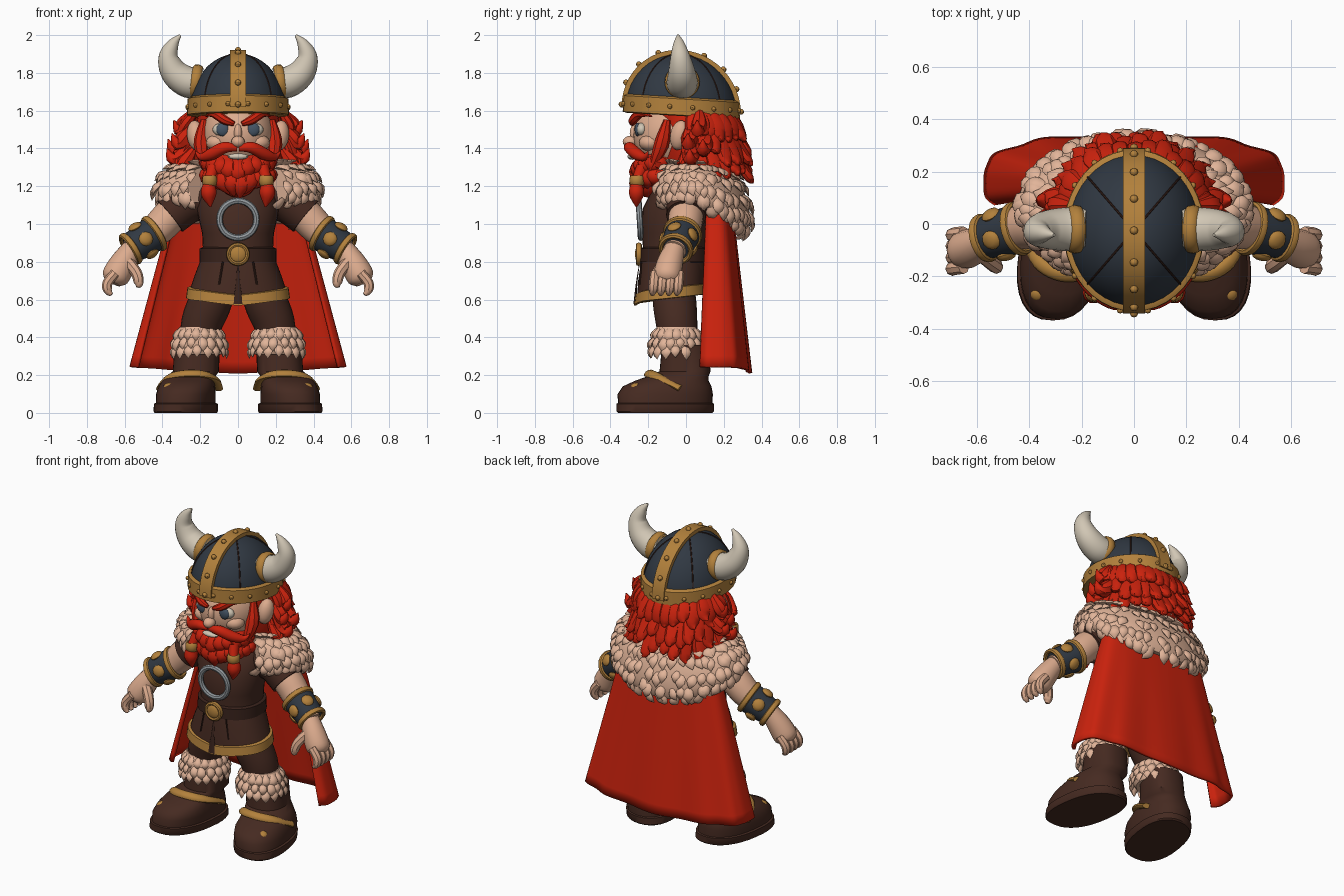
import bpy, bmesh, random
from math import sin, cos, pi, radians, copysign
from mathutils import Vector as V, Matrix

random.seed(4)
if "Cube" in bpy.data.objects:
    bpy.data.objects.remove(bpy.data.objects["Cube"])


def colour(name, *rgb):
    m = bpy.data.materials.new(name)
    m.use_nodes = True
    m.diffuse_color = (*rgb, 1)
    m.node_tree.nodes["Principled BSDF"].inputs["Base Color"].default_value = (*rgb, 1)
    return m


RED = colour("red", .6, .016, .004)
BROWN = colour("leather_brown", .06, .023, .015)
DARK = colour("dark_leather", .04, .016, .011)
GOLD = colour("gold", .45, .22, .045)
NAVY = colour("navy_steel", .03, .04, .055)
HORN = colour("bone", .64, .57, .46)
SKIN = colour("skin", .72, .41, .27)
FUR = colour("fur", .76, .46, .32)
GREY = colour("grey_metal", .3, .33, .35)
IRIS = colour("eye_blue", .06, .09, .13)


# --- helpers ---
def part(name, mat, build, mirror=False, warp=None, thick=0):
    bm = bmesh.new()
    build(bm)
    if warp:
        for v in bm.verts:
            v.co = warp(v.co)
    bmesh.ops.recalc_face_normals(bm, faces=bm.faces)
    me = bpy.data.meshes.new(name)
    bm.to_mesh(me)
    bm.free()
    me.materials.append(mat)
    ob = bpy.data.objects.new(name, me)
    bpy.context.collection.objects.link(ob)
    bpy.context.view_layer.objects.active = ob
    ob.select_set(True)
    bpy.ops.object.shade_smooth_by_angle(angle=radians(42))
    ob.select_set(False)
    if thick:
        ob.modifiers.new("Thickness", "SOLIDIFY").thickness = thick
    if mirror:
        ob.modifiers.new("Mirror", "MIRROR").use_mirror_merge = False


def surf(bm, f, nu, nv, wu=False, wv=True):
    du, dv = (nu if wu else nu - 1), (nv if wv else nv - 1)
    rows = [[bm.verts.new(f(i / du, j / dv)) for j in range(nv)] for i in range(nu)]
    for i in range(du):
        for j in range(dv):
            a, b, k = rows[i], rows[(i + 1) % nu], (j + 1) % nv
            bm.faces.new((a[j], a[k], b[k], b[j]))
    if wv and not wu:
        bm.faces.new(rows[0])
        bm.faces.new(rows[-1])


def loft(bm, rings, n=32, p=1):
    def f(u, v):
        cx, cy, z, rx, ry = rings[round(u * (len(rings) - 1))]
        c, s = cos(2 * pi * v), sin(2 * pi * v)
        return V((cx + rx * copysign(abs(c) ** p, c), cy + ry * copysign(abs(s) ** p, s), z))
    surf(bm, f, len(rings), n)


def sweep(bm, pts, radii, n=12, steps=4, flat=1, ref=(0, 1, 0)):
    q = [V((*p, r)) for p, r in zip(pts, radii)]
    last = len(q) - 1

    def at(t):
        k = min(int(t), last - 1)
        t -= k
        a, b, c, d = (q[min(max(k + o, 0), last)] for o in (-1, 0, 1, 2))
        return .5 * (2 * b + (c - a) * t + (2 * a - 5 * b + 4 * c - d) * t * t + (3 * b - a - 3 * c + d) * t ** 3)

    def f(u, v):
        t = u * last
        o = at(t)
        d = (at(min(t + .05, last)) - at(max(t - .05, 0))).xyz.normalized()
        side = d.cross(V(ref)).normalized()
        up = side.cross(d)
        r = max(o.w, .001)
        return o.xyz + side * cos(2 * pi * v) * r + up * sin(2 * pi * v) * r * flat
    surf(bm, f, last * steps + 1, n)


def ball(bm, c, r, normal=(0, 0, 1), n=16):
    m = Matrix.Translation(V(c)) @ V(normal).to_track_quat("Z", "Y").to_matrix().to_4x4() @ Matrix.Diagonal((*r, 1))
    bmesh.ops.create_uvsphere(bm, u_segments=n, v_segments=max(6, n // 2), radius=1, matrix=m)


def ring(bm, c, normal, R, r, h, n=28):
    q = V(normal).to_track_quat("Z", "Y")

    def f(u, v):
        a, b = 2 * pi * u, 2 * pi * v
        w = R + r * cos(b)
        return V(c) + q @ V((w * cos(a), w * sin(a), h * sin(b)))
    surf(bm, f, n, 8, wu=True)


# --- helmet, tilted slightly back ---
def tilt(co):
    return V((co.x, co.y, co.z - .06 * co.y))


HY = -.025
part("helmet_dome", NAVY, lambda bm: loft(bm, [
    (0, HY, 1.6 + .3 * sin(a), .255 * cos(a) + .001, .295 * cos(a) + .001)
    for a in [i * pi / 24 for i in range(13)]], 40), warp=tilt)
part("helmet_band", GOLD, lambda bm: loft(bm, [
    (0, HY, z, .25 + o, .29 + o) for z, o in ((1.57, 0), (1.575, .02), (1.66, .018), (1.67, 0))], 40), warp=tilt)


def crest(bm):
    def f(u, v):
        a, k = pi * u, round(v * 4)
        g = .018 if k in (0, 3) else -.02
        return V((.042 if k < 2 else -.042, HY - (.298 + g) * cos(a), 1.6 + (.302 + g) * sin(a)))
    surf(bm, f, 25, 4)


part("helmet_crest", GOLD, crest, warp=tilt)


def helmet_studs(bm):
    for i in range(16):
        a = 2 * pi * (i + .5) / 16
        ball(bm, (.27 * cos(a), HY + .31 * sin(a), 1.617), (.013,) * 3, n=8)
    for i in range(9):
        a = pi * i / 8
        ball(bm, (0, HY - .316 * cos(a), 1.612 + .308 * sin(a)), (.016,) * 3, n=8)


part("helmet_studs", GOLD, helmet_studs, warp=tilt)
part("helmet_seams", DARK, lambda bm: [sweep(bm, [
    (.256 * cos(b) * cos(a), HY + .296 * sin(b) * cos(a), 1.6 + .301 * sin(a))
    for a in [i * pi / 16 for i in range(1, 8)]], (.004,) * 7, 6, 2, ref=(0, 0, 1))
    for b in (radians(45), radians(-45))], True, tilt)
part("horns", HORN, lambda bm: sweep(bm, [
    (.18, -.02, 1.755), (.26, -.02, 1.75), (.335, -.022, 1.8), (.368, -.03, 1.88), (.345, -.037, 1.95),
    (.305, -.042, 2)], (.08, .083, .073, .054, .032, .006), 20, 6), True)
part("horn_rings", GOLD, lambda bm: ring(bm, (.225, -.02, 1.753), (1, 0, .2), .077, .016, .028), True)

# --- head ---
part("head", SKIN, lambda bm: ball(bm, (0, -.06, 1.47), (.19, .22, .2), n=32))
part("nose", SKIN, lambda bm: (ball(bm, (0, -.295, 1.435), (.036, .04, .032)),
                               ball(bm, (0, -.27, 1.48), (.022, .028, .05))))
part("ears", SKIN, lambda bm: ball(bm, (.225, -.035, 1.47), (.045, .05, .08), (.1, .2, 1)), True)
part("cheeks", SKIN, lambda bm: ball(bm, (.105, -.19, 1.43), (.065, .06, .045)), True)
part("eye_whites", HORN, lambda bm: ball(bm, (.083, -.235, 1.5), (.052, .03, .036)), True)
part("irises", IRIS, lambda bm: ball(bm, (.08, -.257, 1.5), (.035, .015, .036)), True)
part("eyebrows", RED, lambda bm: sweep(bm, [
    (.02, -.285, 1.53), (.07, -.28, 1.55), (.13, -.24, 1.585), (.17, -.18, 1.57)], (.012, .024, .022, .003), 8), True)
part("teeth", HORN, lambda bm: ball(bm, (0, -.285, 1.357), (.055, .025, .017)))


# --- beard and hair ---
def beard(bm):
    ball(bm, (0, -.14, 1.29), (.185, .135, .115), n=24)
    ball(bm, (0, -.2, 1.24), (.105, .08, .1), n=20)
    for row, top, end in ((0, 1.35, 1.2), (1, 1.29, 1.12)):
        for i in range(-5, 6):
            a = radians(i * 17 + row * 5)
            s, c = sin(a), cos(a)
            drop = end + .09 * abs(s) + random.uniform(-.01, .01)
            sweep(bm, [(.17 * s, -.13 - .1 * c, top), (.175 * s, -.13 - .14 * c, (top + drop) / 2),
                       (.1 * s, -.15 - .1 * c, drop)], (.025, .046, .004), 8, 4, .7, (s, -c, .01))
    for sx in (-1, 1):
        sweep(bm, [(.18 * sx, -.1, 1.55), (.195 * sx, -.13, 1.42), (.17 * sx, -.19, 1.28)], (.018, .04, .01), 8)


part("beard", RED, beard)
part("moustache", RED, lambda bm: sweep(bm, [
    (.005, -.3, 1.4), (.07, -.3, 1.405), (.14, -.26, 1.37), (.195, -.22, 1.355), (.225, -.2, 1.385)],
    (.016, .03, .032, .02, .003), 10), True)
part("beard_braids", RED, lambda bm: sweep(bm, [
    (.13, -.23, 1.3), (.15, -.26, 1.23), (.155, -.262, 1.16), (.145, -.262, 1.09)], (.035, .028, .042, .004), 10), True)
part("braid_rings", GOLD, lambda bm: ring(bm, (.15, -.26, 1.23), (0, 0, 1), .03, .01, .028, 16), True)


def hair(bm):
    loft(bm, [(0, .06, 1.24, .17, .17), (0, .07, 1.35, .25, .21), (0, .05, 1.5, .23, .2), (0, 0, 1.62, .2, .2)])
    # layers: lock count, start height, tip height, tip spread
    for count, top, end, out in ((17, 1.6, 1.44, 1.28), (16, 1.54, 1.33, 1.4), (15, 1.47, 1.23, 1.4)):
        for i in range(count):
            a = radians(-92 + 184 * i / (count - 1) + random.uniform(-3, 3))
            s, c = sin(a), cos(a)
            tip = end + random.uniform(-.035, .035)
            o = out + random.uniform(-.08, .06)
            path = [(.225 * s, .03 + .2 * c, top), (.27 * s, .04 + .235 * c, top * .55 + tip * .45),
                    (.255 * s * o * .88, .04 + .21 * c * o, tip + .03), (.255 * s * o, .04 + .225 * c * o, tip + .015)]
            sweep(bm, path, (.025, .045, .034, .003), 8, 3, .7, (s, c, .01))


part("hair", RED, hair)
part("side_curls", RED, lambda bm: [sweep(bm, [
    (.23, y, z + .08), (.28, y, z + .01), (x - .03, y - .01, z - .025), (x, y - .01, z + .03)],
    (.02, .045, .035, .003), 8) for x, y, z in (
        (.35, .02, 1.45), (.375, .03, 1.37), (.34, .07, 1.52), (.33, .0, 1.32), (.37, .1, 1.42))], True)


# --- fur ---
def tuft(bm, p, d, n, size):
    sweep(bm, [p - n * .01, p + d * .5 * size + n * .012, p + d * size + n * .008],
          (.2 * size, .36 * size, .01 * size), 6, 3, .5, n)


def collar_point(a, b):
    k = max(0, cos(a))
    s = .72 + .23 * cos(b) - (.06 + .1 * k) * sin(b)
    return V((.45 * s * sin(a), .06 + .28 * s * cos(a), 1.21 - .09 * k + (.1 + .06 * k) * sin(b)))


def collar(bm):
    lim = radians(142)
    surf(bm, lambda u, v: collar_point(lim * (2 * u - 1), 2 * pi * v), 41, 14)
    for row in range(6):
        b = radians(110 - row * 34)
        for i in range(34):
            a = lim * (2 * (i + .5 * (row % 2)) / 33.5 - 1) + random.uniform(-.04, .04)
            p = collar_point(a, b + random.uniform(-.1, .1))
            d = (collar_point(a + random.uniform(-.04, .04), b - .25) - p).normalized()
            n = (collar_point(a + .1, b) - p).cross(d).normalized()
            out = p - collar_point(a, b + pi)
            tuft(bm, p, d, n if n.dot(out) > 0 else -n, random.uniform(.07, .095))


part("fur_collar", FUR, collar)


def cuff(bm):
    x, y = .205, -.05
    loft(bm, [(x, y, .31, .115, .11), (x, y, .34, .138, .13), (x, y, .4, .135, .13), (x, y, .455, .105, .105)], 24)
    for row, z in enumerate((.445, .4, .36)):
        for i in range(17):
            a = 2 * pi * (i + row / 2) / 17 + random.uniform(-.06, .06)
            n = V((cos(a), sin(a), 0))
            r = .115 if row == 0 else .13
            tuft(bm, V((x, y, z)) + n * r, (V((0, 0, -1)) + n * .1).normalized(), n, random.uniform(.06, .08))


part("boot_fur_cuffs", FUR, cuff, True)


# --- cape, with soft folds across the back and rounded side lobes ---
def cape(u, v):
    a = radians(112) * (2 * v - 1)
    s, c = sin(a), cos(a)
    fold = 1 + .035 * u * cos(11 * a) * abs(c)
    return V(((.34 + .235 * u) * fold * copysign(abs(s) ** .85, s),
              .155 + .01 * u + (.09 + .09 * u) * fold * copysign(abs(c) ** .65, c), 1.12 - .91 * u + .035 * u * abs(s)))


part("cape", RED, lambda bm: surf(bm, cape, 16, 70, wv=False), thick=.018)

# --- torso and clothing ---
part("tunic", BROWN, lambda bm: loft(bm, [
    (0, -.06, .76, .2, .17), (0, -.06, .85, .185, .165), (0, -.06, .95, .19, .175),
    (0, -.05, 1.08, .22, .18), (0, -.02, 1.2, .2, .15), (0, 0, 1.28, .12, .1)], p=.9))


def droop(co):
    return V((co.x, co.y, co.z + .11 * (co.y + .08) - .09 * max(0, .2 - abs(co.x)) * max(0, -co.y) * 4))


part("tunic_skirt", BROWN, lambda bm: loft(bm, [
    (0, -.07, .83, .19, .168), (0, -.075, .74, .225, .178), (0, -.08, .63, .262, .18)], 48, .9), warp=droop)
part("skirt_trim", GOLD, lambda bm: loft(bm, [
    (0, -.08, z, r, r - .08) for z, r in ((.607, .262), (.609, .275), (.662, .268), (.667, .25))], 48, .9), warp=droop)
part("skirt_opening", DARK, lambda bm: sweep(bm, [
    (0, -.245, .8), (0, -.262, .68), (0, -.268, .575)], (.004, .012, .03), 8, flat=.35))
part("skirt_pleats", DARK, lambda bm: sweep(bm, [(.08, -.238, .8), (.1, -.244, .68)], (.005, .005), 6), True)
part("belt", DARK, lambda bm: loft(bm, [
    (0, -.06, z, r, r - .02) for z, r in ((.795, .19), (.8, .205), (.87, .203), (.878, .185))], p=.9))
part("buckle", GOLD, lambda bm: (ring(bm, (0, -.25, .84), (0, 1, 0), .05, .012, .016),
                                 ball(bm, (0, -.25, .84), (.048, .048, .02), (0, 1, 0))))
part("chest_ring", GREY, lambda bm: ring(bm, (0, -.245, 1.025), (0, 1, .06), .098, .017, .016, 36))
part("sleeves", BROWN, lambda bm: sweep(bm, [
    (.16, .01, 1.14), (.26, .01, 1.12), (.36, 0, 1.04)], (.12, .115, .105), 20), True)

# --- arms ---
AXIS = V((.14, -.04, -.09)).normalized()
MID = V((.505, -.035, .91))
part("arms", SKIN, lambda bm: sweep(bm, [
    (.26, .01, 1.12), (.36, 0, 1.04), (.44, -.015, .96), (.57, -.06, .86)], (.09, .092, .085, .06), 18), True)
part("bracers", NAVY, lambda bm: sweep(bm, [MID - AXIS * .08, MID, MID + AXIS * .08], (.094, .09, .08), 24), True)


def bracer_trim(bm):
    ring(bm, MID - AXIS * .075, AXIS, .092, .014, .018)
    ring(bm, MID + AXIS * .078, AXIS, .081, .014, .018)
    side = AXIS.cross(V((0, 1, 0))).normalized()
    front = AXIS.cross(side)
    for i in range(5):
        a = 2 * pi * i / 5 + pi / 2
        n = side * cos(a) + front * sin(a)
        ball(bm, MID + n * .09, (.038, .038, .018), n, 12)


part("bracer_trim", GOLD, bracer_trim, True)


def hand(bm):
    sweep(bm, [(.56, -.06, .87), (.61, -.085, .79), (.65, -.1, .72), (.665, -.105, .69)], (.055, .07, .072, .045), 14)
    for i in range(4):
        y = -.035 - .043 * i
        sweep(bm, [(.65, y, .74), (.69, y - .005, .69), (.69, y - .01, .65), (.67, y - .015, .625)],
              (.026, .027, .024, .01), 8, 3)
    sweep(bm, [(.59, -.11, .81), (.54, -.15, .745), (.525, -.165, .69), (.53, -.17, .665)], (.03, .03, .026, .01), 8, 3)


part("hands", SKIN, hand, True)

# --- legs and boots ---
part("trousers", BROWN, lambda bm: sweep(bm, [
    (.11, -.07, .7), (.15, -.06, .58), (.19, -.05, .48), (.21, -.04, .36)], (.11, .115, .11, .1), 20), True)


def splay(co):
    return V((co.x - .15 * (co.y + .1) * max(0, 1 - co.z / .25), co.y, co.z))


part("boots", BROWN, lambda bm: loft(bm, [
    (.275, -.11, .03, .152, .25), (.275, -.11, .1, .155, .252), (.27, -.1, .14, .148, .235),
    (.265, -.075, .17, .138, .195), (.25, -.04, .195, .13, .16), (.225, -.005, .22, .122, .135),
    (.215, -.005, .36, .12, .122)], 32, .85), True, splay)
part("boot_soles", BROWN, lambda bm: loft(bm, [
    (.275, -.11, 0, .158, .25), (.275, -.11, .008, .164, .258), (.275, -.11, .048, .164, .258),
    (.275, -.11, .055, .15, .245)], 32, .85), True, splay)
part("boot_straps", GOLD, lambda bm: sweep(bm, [
    (.105, -.01, .13), (.125, -.12, .18), (.185, -.185, .205), (.28, -.195, .208), (.365, -.145, .188),
    (.41, -.03, .13)], (.027,) * 6, 10, 5, .6, (0, -.6, 1)), True)
part("toe_patches", GOLD, lambda bm: ball(bm, (.37, -.27, .143), (.026, .026, .014), (.3, -.4, 1), 10), True)
